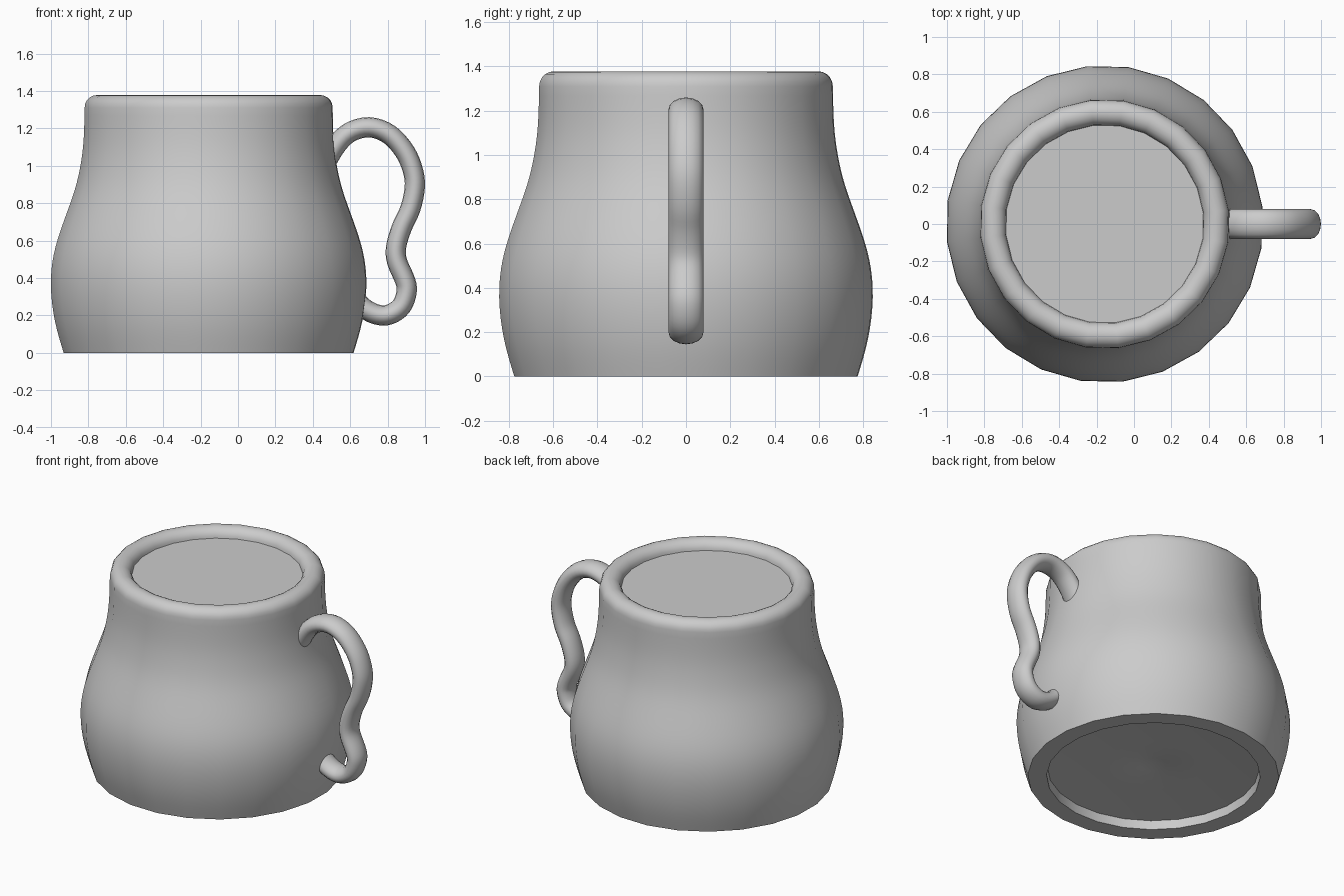
import bpy, bmesh, math
from mathutils import Vector

if "Cube" in bpy.data.objects:
    bpy.data.objects.remove(bpy.data.objects["Cube"])

AXIS = -0.157              # x of the pot's centre line
SIDES = 24
TURN = math.radians(6.4)   # rotation of the facets

grey = bpy.data.materials.new("clay_grey")
grey.diffuse_color = (0.6, 0.6, 0.6, 1)
grey.use_nodes = True
grey.node_tree.nodes["Principled BSDF"].inputs["Base Color"].default_value = grey.diffuse_color


def finish(name, bm, angle=40):
    bmesh.ops.recalc_face_normals(bm, faces=bm.faces)
    mesh = bpy.data.meshes.new(name)
    bm.to_mesh(mesh)
    bm.free()
    mesh.materials.append(grey)
    obj = bpy.data.objects.new(name, mesh)
    bpy.context.collection.objects.link(obj)
    bpy.ops.object.select_all(action='DESELECT')
    obj.select_set(True)
    bpy.context.view_layer.objects.active = obj
    bpy.ops.object.shade_smooth_by_angle(angle=math.radians(angle))
    return obj


def smooth_path(pts, steps, relax=0):
    """Catmull-Rom curve through 2D points, then softened."""
    p = [Vector(q) for q in pts]
    p = [2 * p[0] - p[1]] + p + [2 * p[-1] - p[-2]]
    out = []
    for i in range(1, len(p) - 2):
        a, b, c, d = p[i - 1:i + 3]
        for s in range(steps):
            t = s / steps
            out.append(0.5 * (2 * b + (c - a) * t + (2 * a - 5 * b + 4 * c - d) * t ** 2
                              + (3 * b - a - 3 * c + d) * t ** 3))
    out.append(p[-2])
    for _ in range(relax):
        out = [out[0]] + [(out[i - 1] + 2 * out[i] + out[i + 1]) / 4
                          for i in range(1, len(out) - 1)] + [out[-1]]
    return out


def bridge(bm, rings):
    n = len(rings[0])
    for a, b in zip(rings, rings[1:]):
        for i in range(n):
            j = (i + 1) % n
            bm.faces.new((a[i], a[j], b[j], b[i]))


def ring(bm, r, z):
    r *= 1.005
    return [bm.verts.new((AXIS + r * math.cos(TURN + math.tau * i / SIDES),
                          r * math.sin(TURN + math.tau * i / SIDES), z))
            for i in range(SIDES)]


# Pot wall: foot, belly, neck, rounded rim, and the domed recess under the base
wall = smooth_path([(0.776, 0), (0.824, 0.165), (0.847, 0.355), (0.831, 0.53), (0.777, 0.70),
                    (0.715, 0.87), (0.684, 1.01), (0.668, 1.14), (0.664, 1.31)], 4, 4)
rim = [(0.596 + 0.068 * math.cos(a), 1.311 + 0.067 * math.sin(a))
       for a in (math.pi * k / 10 for k in range(1, 11))]
recess = [(0.08, 0.083), (0.3, 0.077), (0.5, 0.07), (0.655, 0.06), (0.66, 0)]
bm = bmesh.new()
rings = [ring(bm, r, z) for r, z in recess + [tuple(p) for p in wall] + rim]
bridge(bm, rings)
apex = bm.verts.new((AXIS, 0, 0.1))
for i in range(SIDES):
    bm.faces.new((rings[0][(i + 1) % SIDES], rings[0][i], apex))
finish("pot_body", bm)

# Flat surface closing the mouth
bm = bmesh.new()
bm.faces.new(ring(bm, 0.528, 1.316))
finish("mouth_surface", bm)

# Wavy handle: a flat oval swept along a curve
path = smooth_path([(0.45, 0.98), (0.515, 1.095), (0.59, 1.175), (0.70, 1.207), (0.81, 1.168),
                    (0.893, 1.075), (0.934, 0.98), (0.946, 0.888), (0.922, 0.77),
                    (0.877, 0.674), (0.845, 0.567), (0.85, 0.487), (0.89, 0.396),
                    (0.903, 0.332), (0.875, 0.249), (0.81, 0.204), (0.746, 0.203),
                    (0.676, 0.236), (0.61, 0.30)], 4, 1)
bm = bmesh.new()
rings = []
for i, p in enumerate(path):
    t = (path[min(i + 1, len(path) - 1)] - path[max(i - 1, 0)]).normalized()
    loop = []
    for k in range(16):
        a = math.tau * k / 16
        q = p + Vector((-t.y, t.x)) * 0.054 * math.cos(a)
        loop.append(bm.verts.new((q.x, 0.079 * math.sin(a), q.y)))
    rings.append(loop)
bridge(bm, rings)
bm.faces.new(rings[0])
bm.faces.new(rings[-1])
finish("handle", bm, 60)
